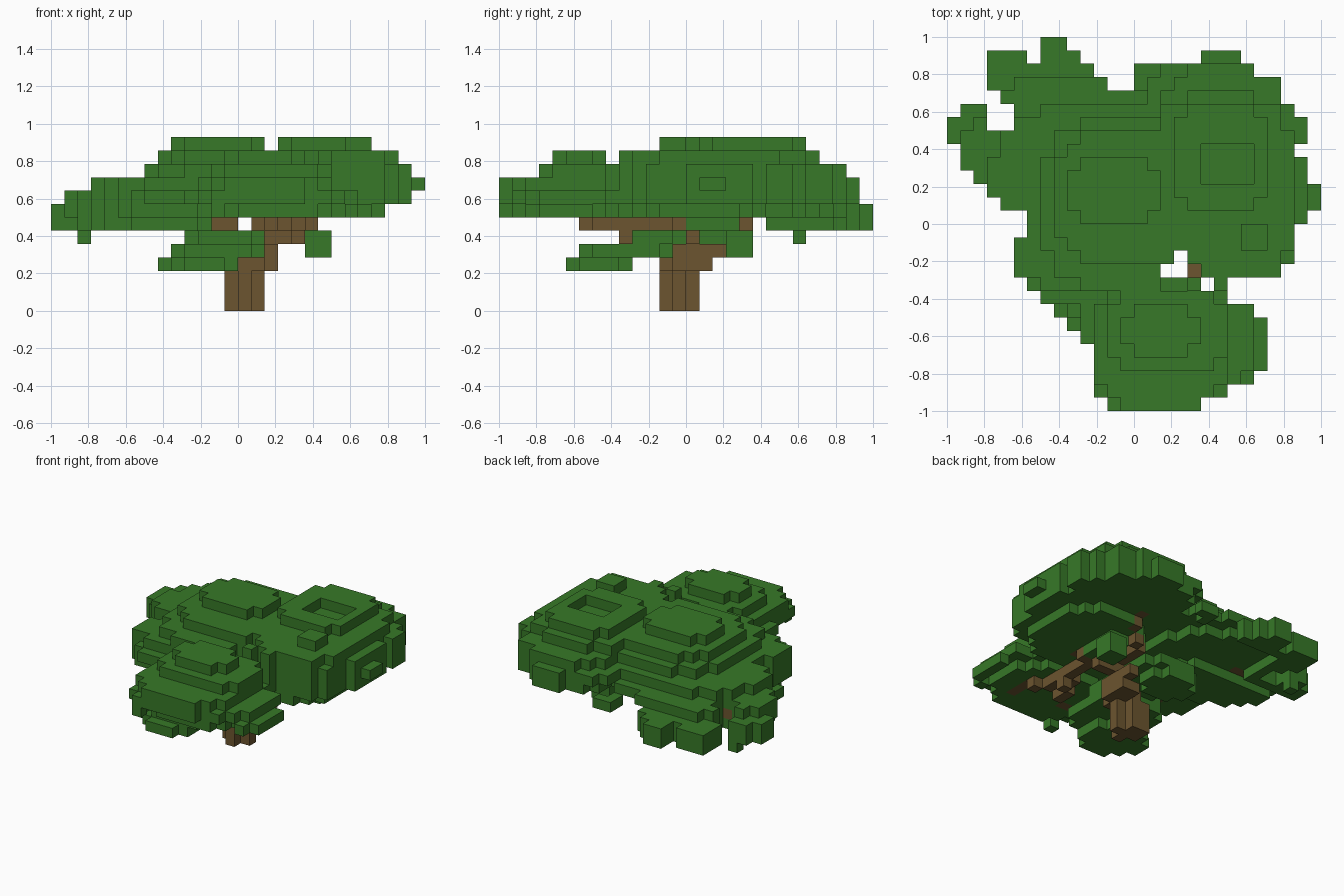
import bpy
import bmesh

# Remove the default cube only
default_cube = bpy.data.objects.get("Cube")
if default_cube:
    bpy.data.objects.remove(default_cube, do_unlink=True)

CELL = 1 / 14    # edge length of one block
HALF = 14        # blocks from the middle to the edge of the crown


def make_material(name, colour):
    material = bpy.data.materials.new(name)
    material.use_nodes = True
    material.diffuse_color = (*colour, 1)
    shader = material.node_tree.nodes["Principled BSDF"]
    shader.inputs["Base Color"].default_value = (*colour, 1)
    shader.inputs["Roughness"].default_value = 0.9
    return material


leaf_green = make_material("leaf green", (0.038, 0.19, 0.021))
bark_brown = make_material("bark brown", (0.15, 0.09, 0.029))


# Crown outline from above: start and end block of each run, front row first
OUTLINE = [
    (12, 19), (11, 21), (11, 23), (11, 24), (11, 24), (10, 24), (9, 24),
    (8, 23), (7, 21), (6, 19, 20, 21), (5, 16, 19, 25), (5, 17, 18, 26),
    (5, 26), (6, 26), (6, 27), (4, 28), (3, 28), (2, 27), (1, 27), (1, 26),
    (0, 27), (0, 3, 5, 27), (1, 3, 5, 26), (4, 25), (3, 12, 14, 25),
    (3, 11, 14, 23), (3, 6, 7, 10, 19, 22), (7, 9),
]
footprint = {
    (x, y)
    for y, runs in enumerate(OUTLINE)
    for start, end in zip(runs[::2], runs[1::2])
    for x in range(start, end)
}


def rounded_layer(bounds, level, power=2.6):
    """Blocks of one rounded slab, kept inside the crown outline."""
    x0, x1, y0, y1 = bounds
    cx, cy, rx, ry = (x0 + x1) / 2, (y0 + y1) / 2, (x1 - x0) / 2, (y1 - y0) / 2
    return {
        (x, y, level)
        for x, y in footprint
        if abs((x + 0.5 - cx) / rx) ** power + abs((y + 0.5 - cy) / ry) ** power <= 1
    }


def dome(first_level, layers):
    cells = set()
    for step, bounds in enumerate(layers):
        cells |= rounded_layer(bounds, first_level + step)
    return cells


def branch(*points):
    """Blocks along a bent line through the given points."""
    cells = set()
    for a, b in zip(points, points[1:]):
        steps = max(abs(q - p) for p, q in zip(a, b))
        for s in range(steps + 1):
            cells.add(tuple(round(p + (q - p) * s / steps) for p, q in zip(a, b)))
    return cells


# Three main leaf domes, listed from the underside upwards
left_dome = dome(6, [(1, 12, 14, 19), (0, 15, 9, 24), (1, 18, 8, 25),
                     (3, 19, 9, 23), (7, 19, 9, 22), (8, 18, 11, 21),
                     (9, 16, 14, 19)])
right_dome = dome(7, [(16, 25, 10, 20), (15, 27, 9, 27), (14, 28, 9, 27),
                      (15, 27, 9, 26), (15, 26, 9, 24), (17, 24, 15, 23)])
front_dome = dome(7, [(12, 22, 1, 9), (10, 23, 0, 11), (11, 21, 0, 10),
                      (12, 21, 3, 9), (13, 19, 4, 8)])

# Small clumps that hang below the crown
low_clumps = dome(3, [(8, 14, 5, 10), (9, 16, 6, 13), (10, 16, 9, 14)])
low_clumps |= dome(4, [(10, 15, 15, 19), (10, 16, 14, 19)])
low_clumps |= dome(4, [(19, 21, 17, 19), (19, 21, 17, 19), (18, 20, 14, 18)])
low_clumps.add((2, 22, 5))

# Raised corner and shallow hollow on top of the right dome
leaves = left_dome | right_dome | front_dome | low_clumps
leaves |= {(x, y, 12) for x in (22, 23) for y in (12, 13)}
leaves -= {(x, y, 12) for x in range(19, 23) for y in (17, 18, 19)}

# Drooping tufts at the back left
leaves |= {(x, y, z) for x, y in footprint for z in (6, 7)
           if (x < 6 and y >= 20) or (x < 12 and y >= 25)}


# Fringe fills the outline where the domes do not reach
def fringe_levels(x, y):
    if x < 20:
        return (7, 8) if y < 9 else (7,)
    return (7,) if y < 9 else (8, 9)


covered = {(x, y) for x, y, z in leaves}
for x, y in footprint - covered:
    leaves |= {(x, y, z) for z in fringe_levels(x, y)}

# Trunk with three notched corners, leaning as it rises
wood = {(x, y, z) for x in (13, 14, 15) for y in (12, 13, 14) for z in range(3)
        if (x, y) not in ((13, 12), (15, 12), (15, 14))}
wood |= {(x, y, 3) for x in (14, 15, 16) for y in range(12, 16)
         if (x, y) not in ((16, 12), (14, 15))}
wood |= {(16, y, 4) for y in range(13, 17)}

# Right branch, forking to the front, with a thick tip
wood |= branch((16, 14, 4), (16, 14, 5), (18, 14, 5), (18, 13, 6), (19, 13, 6))
wood |= {(x, y, 7) for x in (18, 19) for y in (12, 13)}
wood |= branch((18, 13, 6), (18, 8, 6), (19, 6, 6), (19, 5, 7), (19, 3, 7))
wood |= branch((17, 9, 6), (16, 6, 6), (15, 5, 7), (13, 4, 7))
wood.add((18, 9, 5))

# Back and left branches
wood |= branch((16, 14, 5), (15, 14, 6), (16, 16, 6), (17, 18, 6), (18, 20, 8))
wood |= branch((14, 13, 4), (13, 12, 5), (13, 12, 6), (12, 12, 6), (11, 13, 7),
               (7, 18, 7), (4, 20, 7))
wood |= branch((11, 12, 7), (8, 10, 7))
leaves -= wood
solid = leaves | wood


def block_object(name, cells, material):
    """Mesh of the outer faces of a set of blocks."""
    bm = bmesh.new()
    corners = {}

    def corner(p):
        if p not in corners:
            x, y, z = p
            corners[p] = bm.verts.new(((x - HALF) * CELL, (y - HALF) * CELL, z * CELL))
        return corners[p]

    for cell in sorted(cells):
        for axis in range(3):
            u, v = (axis + 1) % 3, (axis + 2) % 3
            for side in (0, 1):
                neighbour = list(cell)
                neighbour[axis] += 2 * side - 1
                if tuple(neighbour) in solid:
                    continue
                loop = []
                for du, dv in ((0, 0), (1, 0), (1, 1), (0, 1)):
                    p = list(cell)
                    p[axis] += side
                    p[u] += du
                    p[v] += dv
                    loop.append(corner(tuple(p)))
                bm.faces.new(loop if side else loop[::-1])
    mesh = bpy.data.meshes.new(name)
    bm.to_mesh(mesh)
    bm.free()
    mesh.materials.append(material)
    obj = bpy.data.objects.new(name, mesh)
    bpy.context.collection.objects.link(obj)
    return obj


block_object("leaf_crown", leaves, leaf_green)
block_object("trunk_and_branches", wood, bark_brown)
